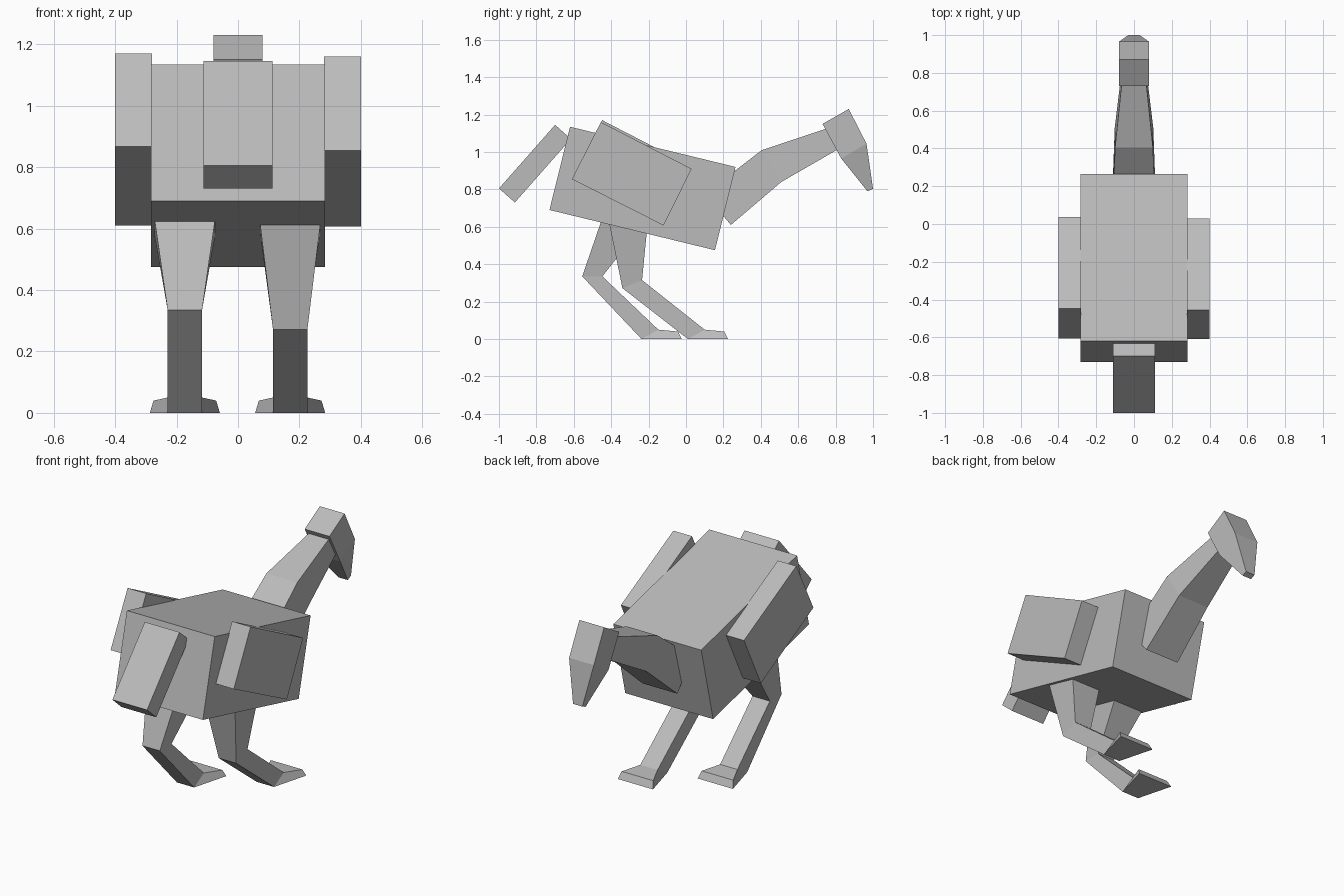
import bpy
import bmesh

cube = bpy.data.objects.get("Cube")
if cube:
    bpy.data.objects.remove(cube, do_unlink=True)

# One plain grey for the whole bird
grey = bpy.data.materials.new("plain grey")
grey.use_nodes = True
colour = (0.5, 0.5, 0.5, 1)
grey.diffuse_color = colour
grey.node_tree.nodes["Principled BSDF"].inputs["Base Color"].default_value = colour


def loft(name, sections, x=0.0):
    """Join four-sided sections; each is two (y, z, half width) edges."""
    bm = bmesh.new()
    rings = []
    for (ya, za, wa), (yb, zb, wb) in sections:
        corners = [(x - wa, ya, za), (x + wa, ya, za),
                   (x + wb, yb, zb), (x - wb, yb, zb)]
        rings.append([bm.verts.new(c) for c in corners])
    for a, b in zip(rings, rings[1:]):
        for i in range(4):
            j = (i + 1) % 4
            bm.faces.new((a[i], a[j], b[j], b[i]))
    bm.faces.new(rings[0])
    bm.faces.new(rings[-1])
    bmesh.ops.recalc_face_normals(bm, faces=bm.faces)
    mesh = bpy.data.meshes.new(name)
    bm.to_mesh(mesh)
    bm.free()
    mesh.materials.append(grey)
    obj = bpy.data.objects.new(name, mesh)
    bpy.context.collection.objects.link(obj)
    return obj


def slab(name, a, b, c, d, w, x=0.0):
    """Box from a side outline a-b-c-d with constant half width."""
    return loft(name, [((*a, w), (*b, w)), ((*d, w), (*c, w))], x)


# Body and tail
slab("body", (-0.73, 0.69), (-0.62, 1.135), (0.265, 0.92), (0.155, 0.475), 0.284)
slab("tail", (-0.915, 0.73), (-1.0, 0.805), (-0.70, 1.145), (-0.615, 1.07), 0.112)

# Wings, the right one set slightly higher
slab("left_wing", (-0.61, 0.855), (-0.455, 1.16), (0.03, 0.91), (-0.12, 0.607), 0.06, 0.34)
slab("right_wing", (-0.605, 0.867), (-0.448, 1.17), (0.036, 0.92), (-0.12, 0.61), 0.06, -0.34)

# Neck tapering into the head
loft("neck", [((0.24, 0.61, 0.112), (0.10, 0.775, 0.112)),
              ((0.51, 0.84, 0.102), (0.405, 1.01, 0.10)),
              ((0.84, 1.03, 0.062), (0.79, 1.138, 0.06))])

# Head with beak hooked downward
loft("head", [((0.73, 1.15, 0.08), (0.87, 1.23, 0.08)),
              ((0.83, 0.965, 0.08), (0.965, 1.045, 0.08)),
              ((0.97, 0.79, 0.03), (1.0, 0.803, 0.03))])


# Legs: thigh, shin and flared foot in one bent strip
def leg(name, x, hip, knee, heel_y):
    shin = 0.056
    foot = [((heel_y, 0, shin), (heel_y + 0.09, 0.05, shin)),
            ((heel_y + 0.215, 0, 0.114), (heel_y + 0.195, 0.04, 0.102))]
    loft(name, [tuple((*p, 0.1) for p in hip),
                tuple((*p, shin) for p in knee)] + foot, x)


leg("left_leg", 0.17, [(-0.413, 0.63), (-0.207, 0.60)],
    [(-0.34, 0.272), (-0.235, 0.315)], 0.01)
leg("right_leg", -0.173, [(-0.45, 0.64), (-0.25, 0.585)],
    [(-0.555, 0.335), (-0.447, 0.335)], -0.238)
